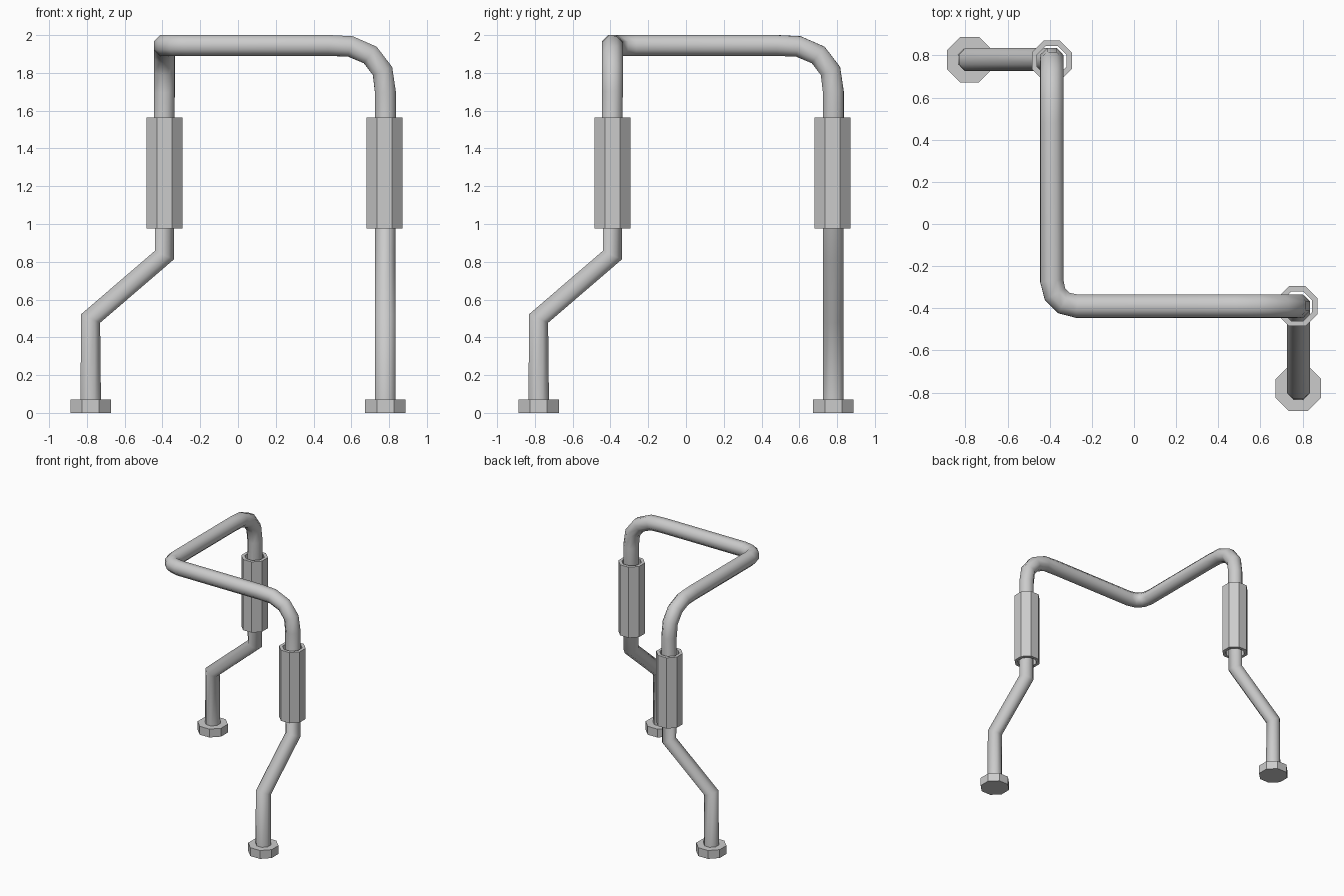
import bpy, bmesh, math
from mathutils import Vector

if "Cube" in bpy.data.objects:
    bpy.data.objects.remove(bpy.data.objects["Cube"])

SIDES = 8
FLAT = math.cos(math.pi / SIDES)   # flat-to-flat radius factor


def make_object(name, bm, smooth=False):
    bmesh.ops.recalc_face_normals(bm, faces=bm.faces)
    me = bpy.data.meshes.new(name)
    bm.to_mesh(me)
    bm.free()
    ob = bpy.data.objects.new(name, me)
    bpy.context.collection.objects.link(ob)
    if smooth:
        bpy.context.view_layer.objects.active = ob
        ob.select_set(True)
        bpy.ops.object.shade_smooth_by_angle(angle=math.radians(50))
        ob.select_set(False)
    return ob


def bridge(bm, a, b):
    n = len(a)
    for i in range(n):
        j = (i + 1) % n
        bm.faces.new((a[i], a[j], b[j], b[i]))


def ring(bm, centre, u, v, half_width):
    r = half_width / FLAT
    out = []
    for i in range(SIDES):
        a = 2 * math.pi * (i + 0.5) / SIDES
        out.append(bm.verts.new(centre + u * r * math.cos(a) + v * r * math.sin(a)))
    return out


def sweep(name, points, half_width):
    """Octagonal tube along a path, without twist."""
    pts = [Vector(p) for p in points]
    dirs = [(b - a).normalized() for a, b in zip(pts, pts[1:])]
    tangents = [dirs[0]] + [(a + b).normalized() for a, b in zip(dirs, dirs[1:])] + [dirs[-1]]
    bm = bmesh.new()
    u, prev_t, rings = Vector((1, 0, 0)), tangents[0], []
    for p, t in zip(pts, tangents):
        u = prev_t.rotation_difference(t) @ u
        rings.append(ring(bm, p, u, t.cross(u), half_width))
        prev_t = t
    for a, b in zip(rings, rings[1:]):
        bridge(bm, a, b)
    bm.faces.new(rings[0])
    bm.faces.new(rings[-1])
    return make_object(name, bm, smooth=True)


def lathe(name, x, y, profile, closed=False):
    """Upright octagonal part from (half width, z) pairs."""
    bm = bmesh.new()
    X, Y = Vector((1, 0, 0)), Vector((0, 1, 0))
    rings = [ring(bm, Vector((x, y, z)), X, Y, w) for w, z in profile]
    for a, b in zip(rings, rings[1:]):
        bridge(bm, a, b)
    if closed:
        bridge(bm, rings[-1], rings[0])
    else:
        bm.faces.new(rings[0])
        bm.faces.new(rings[-1])
    return make_object(name, bm)


# Half of the bent pipe: rear-left foot up to the top corner
P, Q, TOP = 0.78, -0.39, 1.945
half = [(-P, P, 0.01), (-P, P, 0.50), (Q, P, 0.835), (Q, P, 1.70),
        (Q, 0.765, 1.81), (Q, 0.70, 1.895), (Q, 0.595, 1.94), (Q, 0.48, TOP),
        (Q, -0.27, TOP), (-0.375, -0.333, TOP)]
# The other half is the same path with x and y swapped
sweep("bent_pipe", half + [(y, x, z) for x, y, z in reversed(half)], 0.055)

# Grip sleeves and feet on both legs
for side, swap in (("left", False), ("right", True)):
    sx, sy = (P - 0.005, Q) if swap else (Q, P - 0.005)
    lathe(side + "_sleeve", sx, sy,
          [(0.095, 0.975), (0.095, 1.565), (0.07, 1.565), (0.07, 0.975)], closed=True)
    fx, fy = (P, -P) if swap else (-P, P)
    lathe(side + "_foot", fx, fy, [(0.108, 0.0), (0.108, 0.07)])
